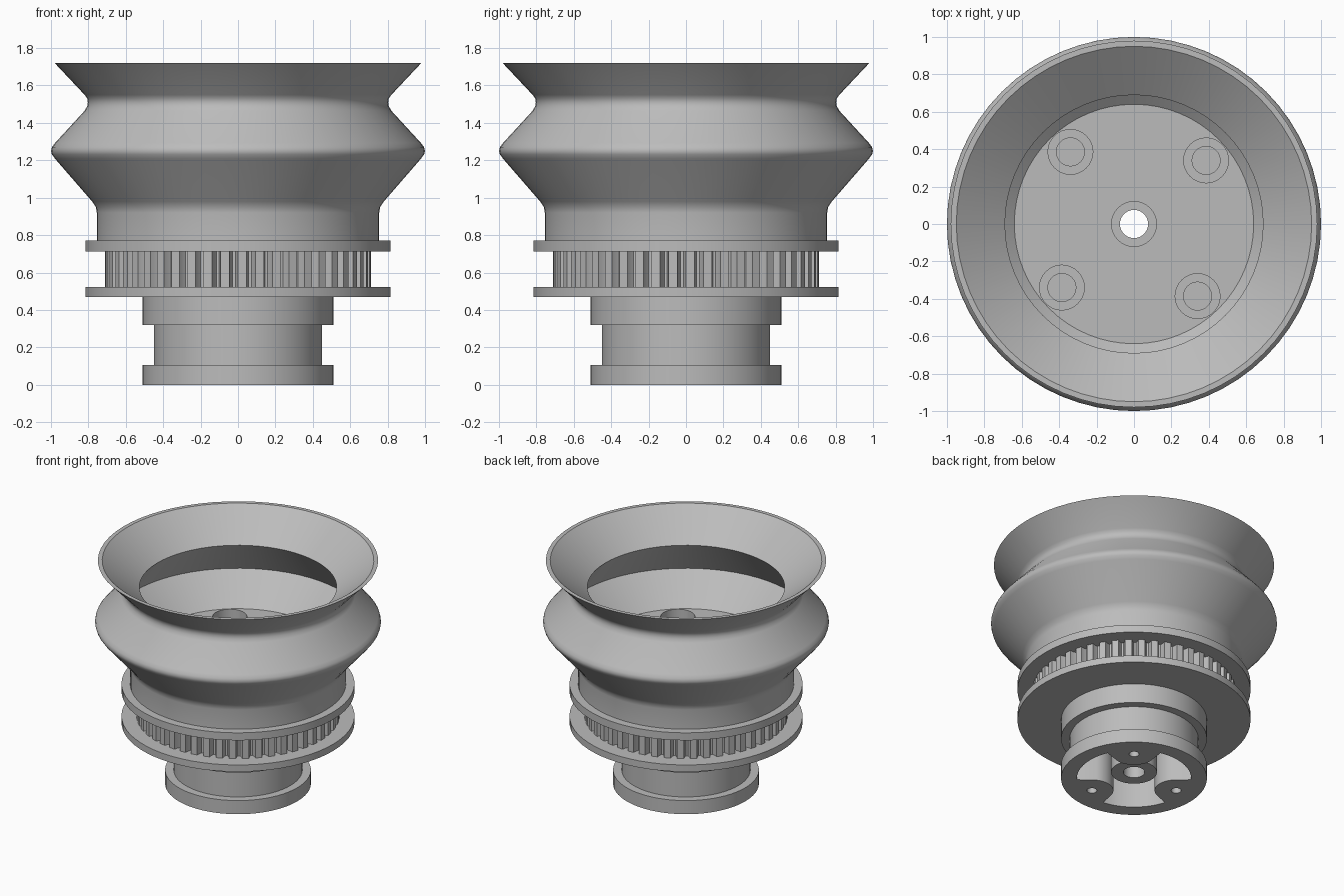
import bpy, bmesh
from math import sin, cos, pi, radians, sqrt

cube = bpy.data.objects.get("Cube")
if cube:
    bpy.data.objects.remove(cube, do_unlink=True)

grey = bpy.data.materials.new("plain_grey")
grey.use_nodes = True
colour = (0.5, 0.5, 0.5, 1)
grey.diffuse_color = colour
grey.node_tree.nodes["Principled BSDF"].inputs["Base Color"].default_value = colour


def finish(name, bm, smooth=True):
    """Turn a bmesh into a named, shaded object."""
    bmesh.ops.recalc_face_normals(bm, faces=bm.faces)
    mesh = bpy.data.meshes.new(name)
    bm.to_mesh(mesh)
    bm.free()
    mesh.materials.append(grey)
    obj = bpy.data.objects.new(name, mesh)
    bpy.context.collection.objects.link(obj)
    if smooth:
        shade(obj)
    return obj


def shade(obj):
    bpy.ops.object.select_all(action="DESELECT")
    obj.select_set(True)
    bpy.context.view_layer.objects.active = obj
    bpy.ops.object.shade_smooth_by_angle(angle=radians(32))


def lathe(name, profile, segments=64, smooth=True):
    """Revolve a closed (radius, height) profile around z."""
    bm = bmesh.new()
    rings = [[bm.verts.new((r * cos(2 * pi * i / segments), r * sin(2 * pi * i / segments), z))
              for r, z in profile] for i in range(segments)]
    n = len(profile)
    for i, ring in enumerate(rings):
        after = rings[(i + 1) % segments]
        for j in range(n):
            k = (j + 1) % n
            bm.faces.new((ring[j], after[j], after[k], ring[k]))
    return finish(name, bm, smooth)


def prism(name, outline, low, high, caps=True, smooth=False):
    """Extrude an outline of (x, y) points between two heights."""
    bm = bmesh.new()
    bottom = [bm.verts.new((x, y, low)) for x, y in outline]
    top = [bm.verts.new((x, y, high)) for x, y in outline]
    n = len(outline)
    for i in range(n):
        k = (i + 1) % n
        bm.faces.new((bottom[i], bottom[k], top[k], top[i]))
    if caps:
        bm.faces.new(bottom[::-1])
        bm.faces.new(top)
    return finish(name, bm, smooth)


def polar(r, a):
    return r * cos(a), r * sin(a)


def circle(centre, r, n=32):
    return [(centre[0] + r * cos(2 * pi * i / n), centre[1] + r * sin(2 * pi * i / n))
            for i in range(n)]


def cut(target, cutter):
    """Subtract the cutter from the target and discard it."""
    bpy.context.view_layer.objects.active = target
    mod = target.modifiers.new("cut", "BOOLEAN")
    mod.operation = "DIFFERENCE"
    mod.solver = "EXACT"
    mod.object = cutter
    bpy.ops.object.modifier_apply(modifier=mod.name)
    bpy.data.objects.remove(cutter, do_unlink=True)


# Flexible bellows: flared lip, waist, bulge and collar
lathe("bellows", [
    (0.64, 0.77), (0.755, 0.77), (0.755, 0.92), (0.76, 0.95), (0.78, 0.98),
    (0.978, 1.208), (0.995, 1.232), (1.0, 1.25), (0.995, 1.27), (0.978, 1.293),
    (0.82, 1.465), (0.806, 1.49), (0.803, 1.51), (0.806, 1.53), (0.82, 1.55),
    (0.98, 1.72), (0.95, 1.72), (0.69, 1.516), (0.88, 1.25), (0.64, 1.05)])

# Core: stepped hub, two pulley flanges and the cup floor
bore = 0.075
core = lathe("hub_and_flanges", [
    (bore, 0), (0.51, 0), (0.51, 0.105), (0.45, 0.105), (0.45, 0.32),
    (0.51, 0.32), (0.51, 0.47), (0.815, 0.47), (0.815, 0.522), (0.65, 0.522),
    (0.65, 0.712), (0.815, 0.712), (0.815, 0.77), (0.64, 0.77), (0.64, 1.05),
    (0.12, 1.05), (0.12, 0.95), (bore, 0.95)], smooth=False)

# Four counterbored screw holes in the floor
for i in range(4):
    centre = polar(0.514, radians(41.4) + i * pi / 2)
    cut(core, prism("cutter", circle(centre, 0.12), 0.95, 1.2))
    cut(core, prism("cutter", circle(centre, bore), 0.8, 1.1))

# Three-lobed pocket and small screw holes under the hub
start = radians(50)
hole_ring, boss = 0.34, 0.15
outline = []
for i in range(144):
    a = 2 * pi * i / 144
    d = (a + pi / 3) % (2 * pi / 3) - pi / 3
    side = hole_ring * sin(d)
    r = 0.4
    if abs(side) < boss:
        r = hole_ring * cos(d) - sqrt(boss ** 2 - side ** 2)
    outline.append(polar(r, a + start))
cut(core, prism("cutter", outline, -0.1, 0.28))
for i in range(3):
    centre = polar(hole_ring, start + i * 2 * pi / 3)
    cut(core, prism("cutter", circle(centre, 0.035, 20), -0.1, 0.15))
shade(core)

# Central boss standing in the pocket
lathe("centre_boss", [(bore, 0.05), (0.16, 0.05), (0.16, 0.3), (bore, 0.3)])

# Toothed belt ring between the flanges
teeth = 48
tooth = [(0, 0.71), (0.5, 0.71), (0.56, 0.685), (0.66, 0.665), (0.84, 0.665), (0.94, 0.685)]
ring = [polar(r, 2 * pi * (t + f) / teeth) for t in range(teeth) for f, r in tooth]
prism("belt_teeth", ring, 0.522, 0.712, caps=False, smooth=True)
